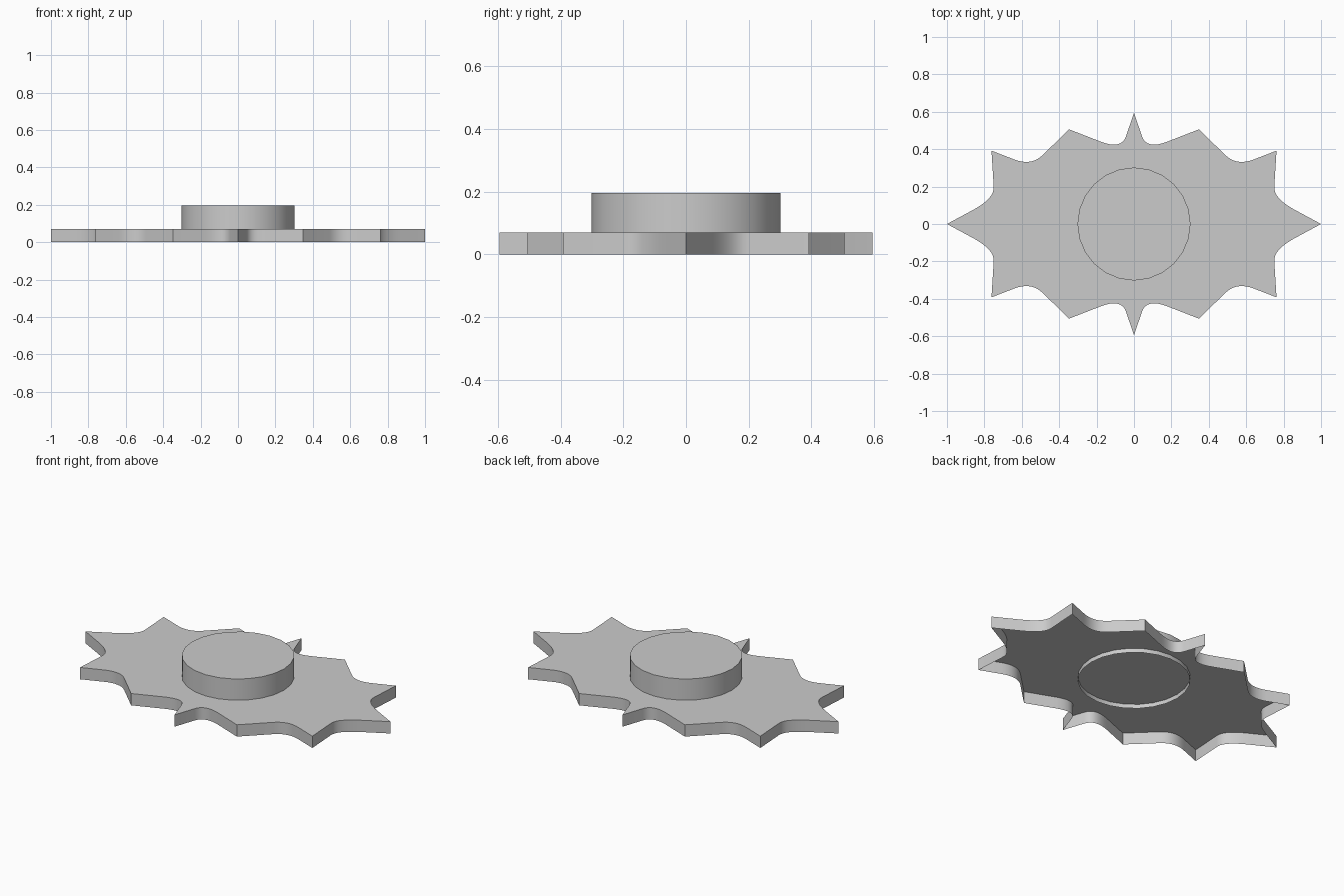
import bpy, bmesh, math
from mathutils import Vector

if "Cube" in bpy.data.objects:
    bpy.data.objects.remove(bpy.data.objects["Cube"])

PLATE_TOP = 0.07


def valley(tip, start, ctrl, end, steps=8):
    """Spike tip followed by the rounded hollow leading to the next spike."""
    a, c, b = Vector(start), Vector(ctrl), Vector(end)
    curve = []
    for i in range(steps + 1):
        t = i / steps
        curve.append((1 - t) ** 2 * a + 2 * t * (1 - t) * c + t * t * b)
    return [Vector(tip)] + curve


def finish(bm, name):
    bmesh.ops.recalc_face_normals(bm, faces=bm.faces)
    mesh = bpy.data.meshes.new(name)
    bm.to_mesh(mesh)
    bm.free()
    obj = bpy.data.objects.new(name, mesh)
    bpy.context.collection.objects.link(obj)
    bpy.ops.object.select_all(action='DESELECT')
    obj.select_set(True)
    bpy.context.view_layer.objects.active = obj
    bpy.ops.object.shade_smooth_by_angle(angle=math.radians(30))
    return obj


def open_shell(name, outline, z0, z1):
    """Outline pulled into side walls with a closed top and open underside."""
    bm = bmesh.new()
    low = [bm.verts.new((p.x, p.y, z0)) for p in outline]
    high = [bm.verts.new((p.x, p.y, z1)) for p in outline]
    n = len(outline)
    for i in range(n):
        j = (i + 1) % n
        bm.faces.new((low[i], low[j], high[j], high[i]))
    bm.faces.new(high)
    # recalc can flip open shells, so make sure the top faces up
    obj = finish(bm, name)
    if obj.data.polygons[-1].normal.z < 0:
        obj.data.flip_normals()
    return obj


# One quarter of the spiky outline, from the right tip to the back tip
quarter = (valley((1, 0), (0.87, 0.07), (0.745, 0.135), (0.75, 0.20))
           + valley((0.762, 0.392), (0.64, 0.345), (0.55, 0.31), (0.49, 0.367))
           + valley((0.347, 0.506), (0.18, 0.441), (0.067, 0.397), (0.043, 0.468)))
back_tip = Vector((0, 0.595))

# Mirror the quarter to a half, then turn the half for the full loop
half = quarter + [back_tip] + [Vector((-p.x, p.y)) for p in reversed(quarter[1:])]
outline = half + [-p for p in half]
open_shell("star_plate", outline, 0.0, PLATE_TOP)

# Round raised hub, its open rim dipping slightly below the plate surface
SIDES = 24
ring = [Vector((0.302 * math.cos(a), 0.302 * math.sin(a)))
        for a in (2 * math.pi * i / SIDES for i in range(SIDES))]
open_shell("round_hub", ring, 0.045, 0.196)
